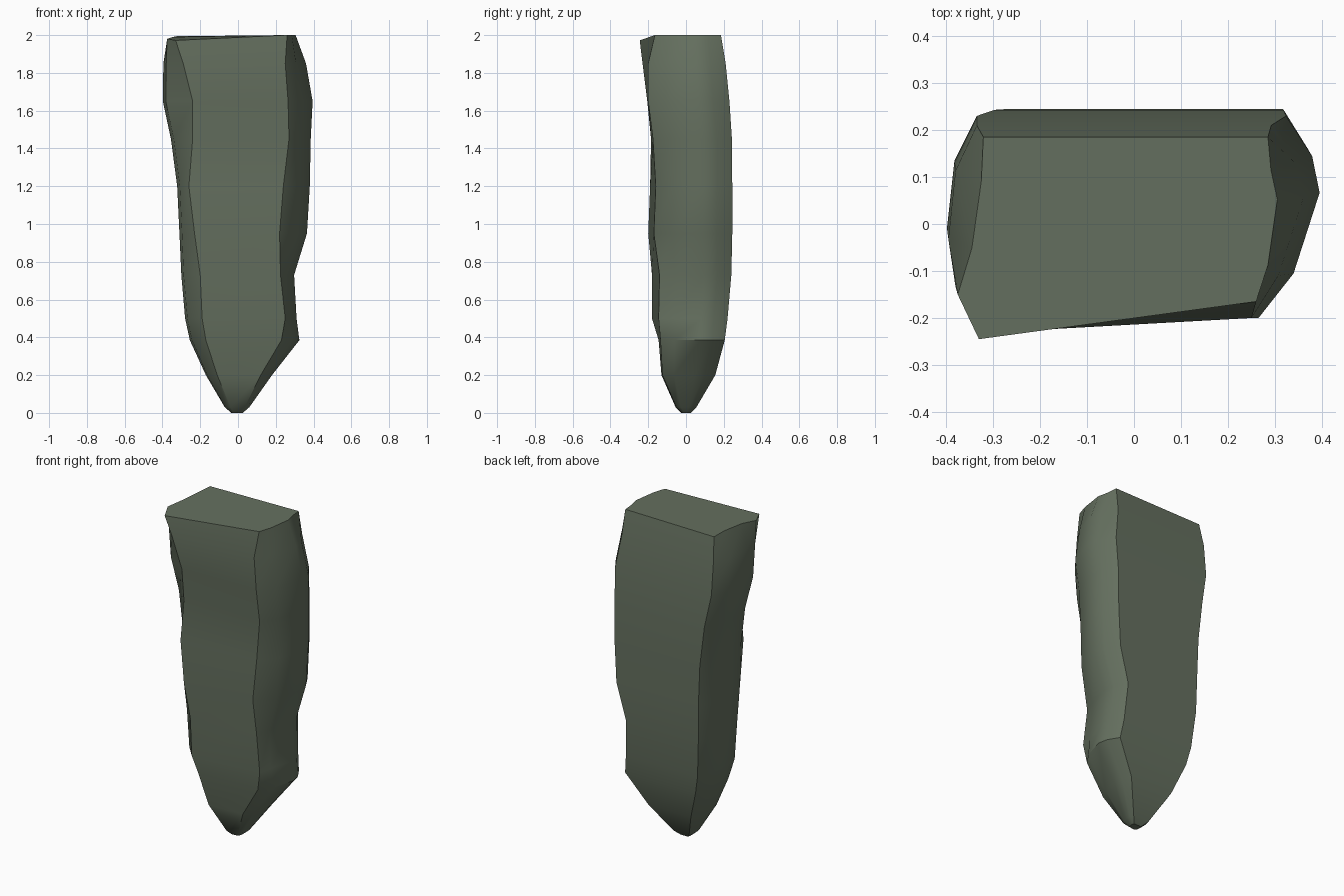
import bpy, bmesh, math

mat = bpy.data.materials.new("mossy grey stone")
mat.diffuse_color = (0.13, 0.162, 0.115, 1)

# Stone slab levels: z, left x, right x, front y at left, front y at right,
# back y, front face left x, front face right x
LEVELS = [
    (0.00, -0.035, 0.025, -0.025, -0.02, 0.025, -0.025, 0.015),
    (0.03, -0.07, 0.06, -0.055, -0.05, 0.055, -0.04, 0.035),
    (0.20, -0.17, 0.18, -0.13, -0.125, 0.155, -0.11, 0.12),
    (0.385, -0.255, 0.325, -0.145, -0.135, 0.205, -0.17, 0.23),
    (0.50, -0.28, 0.31, -0.18, -0.145, 0.22, -0.19, 0.25),
    (0.73, -0.30, 0.297, -0.18, -0.14, 0.24, -0.20, 0.225),
    (0.95, -0.31, 0.365, -0.20, -0.17, 0.245, -0.23, 0.22),
    (1.20, -0.322, 0.38, -0.19, -0.16, 0.245, -0.26, 0.24),
    (1.45, -0.355, 0.385, -0.185, -0.175, 0.243, -0.24, 0.27),
    (1.65, -0.398, 0.395, -0.205, -0.20, 0.23, -0.24, 0.265),
    (1.85, -0.395, 0.36, -0.23, -0.20, 0.21, -0.29, 0.25),
    (1.98, -0.375, 0.305, -0.245, -0.165, 0.185, -0.33, 0.26),
]


def section(z, xl, xr, yfl, yfr, yb, xfl, xfr):
    dl, dr, w = yb - yfl, yb - yfr, xr - xl
    top = z > 1.9
    tilt = 0.02 if top else 0
    return [
        (xfl, yfl, z - tilt * 0.4), (xfr, yfr, z + tilt),
        (xr - (0.02 if top else 0.07 * w), yfr + 0.22 * dr, z + tilt),
        (xr, yfr + 0.62 * dr, z + tilt),
        (xr - 0.02 * w, yb - 0.2 * dr, z + tilt),
        (xr - (0.02 if top else 0.09 * w), yb, z + tilt),
        (xl + 0.08 * w, yb, z + tilt * 0.6),
        (xl + (0.05 if top else 0.02 * w), yb - 0.22 * dl, z + tilt * 0.7),
        (xl + (0.03 if top else 0), yb - 0.55 * dl, z + tilt * 0.5),
        (xl + 0.02 * w * (not top), yfl + 0.22 * dl, z),
    ]


bm = bmesh.new()
rings = [[bm.verts.new(p) for p in section(*lv)] for lv in LEVELS]
n = len(rings[0])
for a, b in zip(rings, rings[1:]):
    for i in range(n):
        j = (i + 1) % n
        bm.faces.new((a[i], a[j], b[j], b[i]))
bm.faces.new(rings[0][::-1])
bm.faces.new(rings[-1])
bmesh.ops.recalc_face_normals(bm, faces=bm.faces)

mesh = bpy.data.meshes.new("standing_stone")
bm.to_mesh(mesh)
bm.free()
mesh.materials.append(mat)
stone = bpy.data.objects.new("standing_stone", mesh)
bpy.context.collection.objects.link(stone)
bpy.context.view_layer.objects.active = stone
stone.select_set(True)
bpy.ops.object.shade_smooth_by_angle(angle=math.radians(35))
